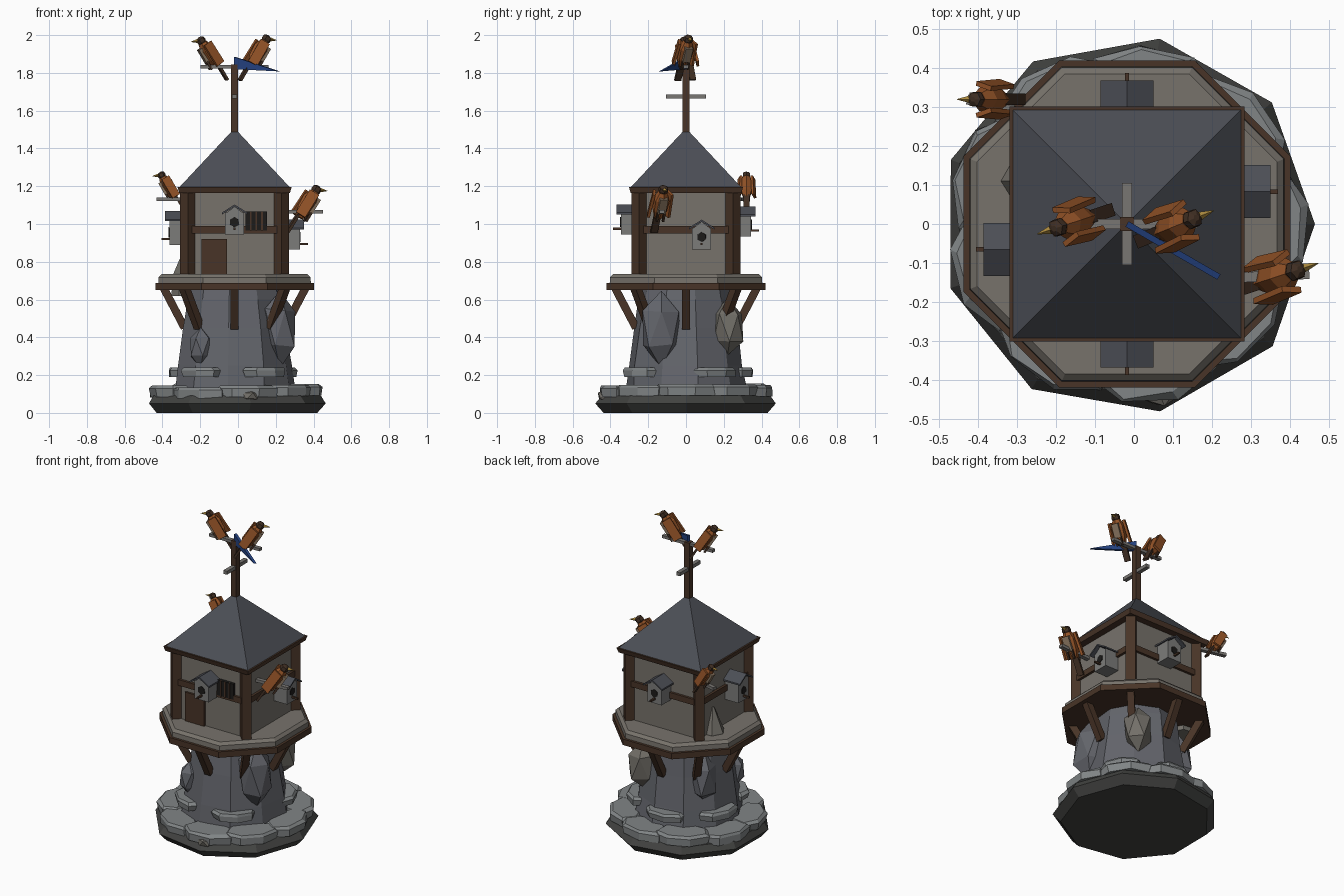
import bpy, bmesh, math, random
from mathutils import Vector, Matrix

if "Cube" in bpy.data.objects:
    bpy.data.objects.remove(bpy.data.objects["Cube"])

random.seed(4)
CX = -0.018                      # tower axis; everything is built around x = 0 then shifted
T, R, S = Matrix.Translation, Matrix.Rotation, Matrix.Diagonal
MATS = {}
COLOURS = {
    "stone": (0.125, 0.13, 0.148), "dark_stone": (0.055, 0.056, 0.053), "slab": (0.22, 0.235, 0.24),
    "plaster": (0.185, 0.17, 0.148), "timber": (0.065, 0.034, 0.02), "slate": (0.072, 0.077, 0.092),
    "hut": (0.20, 0.20, 0.195), "black": (0.012, 0.011, 0.01), "feather": (0.29, 0.085, 0.02),
    "belly": (0.24, 0.17, 0.11), "dark_feather": (0.05, 0.027, 0.016), "beak": (0.42, 0.26, 0.05),
    "blue": (0.018, 0.055, 0.22), "perch": (0.19, 0.18, 0.17), "warm_rock": (0.17, 0.16, 0.14)}


def finish(name, bm, colour):
    bmesh.ops.recalc_face_normals(bm, faces=bm.faces)
    me = bpy.data.meshes.new(name)
    bm.to_mesh(me)
    bm.free()
    ob = bpy.data.objects.new(name, me)
    bpy.context.collection.objects.link(ob)
    if colour not in MATS:
        MATS[colour] = bpy.data.materials.new(colour)
        MATS[colour].diffuse_color = (*COLOURS[colour], 1)
    me.materials.append(MATS[colour])
    return ob


def box(name, c, size, colour, m=Matrix()):
    bm = bmesh.new()
    bmesh.ops.create_cube(bm, size=1, matrix=m @ T(c) @ S((*size, 1)))
    return finish(name, bm, colour)


def beam(name, a, b, w, colour, h=None):
    a, b = Vector(a), Vector(b)
    m = T((a + b) / 2) @ (b - a).to_track_quat('Z', 'Y').to_matrix().to_4x4()
    return box(name, (0, 0, 0), (w, h or w, (b - a).length), colour, m)


def lathe(name, profile, n, colour, start=0.0, jitter=0.0, m=Matrix()):
    """Stack of n-sided rings from (radius, z) pairs, capped both ends."""
    bm = bmesh.new()
    rings = []
    for r, z in profile:
        ring = []
        for i in range(n):
            a = start + math.tau * i / n
            rr = r * (1 + random.uniform(-jitter, jitter))
            ring.append(bm.verts.new(m @ Vector((rr * math.cos(a), rr * math.sin(a), z))))
        rings.append(ring)
    for lo, hi in zip(rings, rings[1:]):
        for i in range(n):
            j = (i + 1) % n
            bm.faces.new((lo[i], lo[j], hi[j], hi[i]))
    bm.faces.new(rings[0][::-1])
    bm.faces.new(rings[-1])
    return finish(name, bm, colour)


def rock(name, c, size, colour, jitter=0.12, turn=0.0):
    bm = bmesh.new()
    bmesh.ops.create_icosphere(bm, subdivisions=1, radius=1)
    for v in bm.verts:
        v.co *= 1 + random.uniform(-jitter, jitter)
    bmesh.ops.transform(bm, matrix=T(c) @ R(turn, 4, 'Z') @ S((*size, 1)), verts=bm.verts)
    return finish(name, bm, colour)


def around(deg):
    return R(math.radians(deg), 4, 'Z')


# rocky base and pillar
lathe("base_rock", [(0.44, 0), (0.485, 0.05), (0.455, 0.09), (0.38, 0.12)], 9, "dark_stone", 0, 0.01)
lathe("pillar", [(0.325, 0.1), (0.305, 0.25), (0.275, 0.45), (0.255, 0.6), (0.235, 0.66)],
      10, "stone", 0.2, 0.025)
for i, (c, s, turn, col) in enumerate([((0.24, -0.13, 0.45), (0.10, 0.12, 0.21), 0, "stone"),
                                       ((-0.18, -0.21, 0.35), (0.07, 0.07, 0.11), 0.5, "stone"),
                                       ((0.17, 0.22, 0.45), (0.10, 0.09, 0.16), 0.7, "warm_rock"),
                                       ((-0.2, 0.13, 0.43), (0.08, 0.1, 0.17), 0.2, "stone")]):
    rock(f"pillar_boulder_{i}", c, s, col, 0.1, turn)
lathe("deck_spike_rock", [(0.085, 0.62), (0.07, 0.74), (0.008, 0.89)], 6, "warm_rock", 0, 0.08, T((-0.25, 0.11, 0)))

# flat stone slabs in two tiers
for i in range(9):
    m = around(i * 40) @ T((0.365, 0, 0)) @ S((0.1, 0.165, 1, 1))
    z = random.uniform(-0.01, 0.012)
    lathe(f"lower_slab_{i}", [(0.97, 0.085 + z), (1, 0.13 + z), (0.88, 0.145 + z)], 7, "slab", 0.3, 0.06, m)
for i, deg in enumerate((-57, 32, 97, 162, -129)):
    m = around(deg) @ T((0.285, 0, 0)) @ S((0.075, 0.13, 1, 1))
    lathe(f"upper_slab_{i}", [(0.95, 0.19), (1, 0.225), (0.88, 0.24)], 7, "slab", 0.2, 0.06, m)
rock("small_stone", (0.08, -0.43, 0.09), (0.055, 0.04, 0.035), "warm_rock")

# octagonal deck with braces
oct_r, eighth = 1 / math.cos(math.pi / 8), math.pi / 8
lathe("deck_frame", [(0.42 * oct_r, 0.65), (0.42 * oct_r, 0.688)], 8, "timber", eighth)
lathe("deck_floor", [(0.404 * oct_r, 0.685), (0.402 * oct_r, 0.718), (0.385 * oct_r, 0.735)],
      8, "plaster", eighth)
for i in range(8):
    d = around(i * 45)
    beam(f"deck_brace_{i}", d @ Vector((0.375, 0, 0.66)), d @ Vector((0.265, 0, 0.45)), 0.042, "timber")

# house walls, diagonal-set posts, rails
box("house_walls", (0, 0, 0.95), (0.50, 0.50, 0.46), "plaster")
for sx in (-1, 1):
    for sy in (-1, 1):
        box("corner_post", (0, 0, 0), (0.058, 0.058, 0.45), "timber", T((sx * 0.248, sy * 0.248, 0.95)) @ around(45))
for i in range(4):
    box(f"wall_rail_{i}", (0.253, 0, 0.97), (0.025, 0.45, 0.038), "timber", around(i * 90))
box("door", (-0.108, -0.253, 0.825), (0.137, 0.02, 0.19), "timber")
box("window", (0.115, -0.256, 1.015), (0.115, 0.024, 0.10), "black")
for i in range(3):
    box(f"window_bar_{i}", (0.085 + i * 0.03, -0.268, 1.015), (0.009, 0.012, 0.10), "timber")

# pyramid roof
q = math.pi / 4
lathe("eave_frame", [(0.293 * 2**.5, 1.165), (0.302 * 2**.5, 1.195)], 4, "timber", q)
lathe("roof", [(0.294 * 2**.5, 1.193), (0.003, 1.505)], 4, "slate", q)

# mast with cross perches and pennant
beam("mast", (0, 0, 1.45), (0, 0, 1.845), 0.037, "timber")
box("mast_perch_long", (0, 0, 1.833), (0.36, 0.026, 0.018), "perch")
box("mast_perch_short", (0, 0, 1.675), (0.026, 0.21, 0.022), "perch")
bm = bmesh.new()
side = Vector((0.5, 0.86, 0)) * 0.008
tri = [Vector((0, 0, 1.885)), Vector((0, 0, 1.82)), Vector((0.236, -0.136, 1.808))]
a, b = [bm.verts.new(p + side) for p in tri], [bm.verts.new(p - side) for p in tri]
bm.faces.new(a)
bm.faces.new(b[::-1])
for i in range(3):
    bm.faces.new((a[i], b[i], b[(i + 1) % 3], a[(i + 1) % 3]))
finish("pennant", bm, "blue")


def nest_box(name, deg, along, z, h=0.115):
    """Nest box on the wall facing deg; along = sideways offset, z = underside."""
    m = around(deg) @ T((0, along, z))
    box(name + "_body", (0.295, 0, h / 2), (0.10, 0.10, h), "hut", m)
    bm = bmesh.new()
    ends = [[bm.verts.new(m @ Vector((x, y, zz))) for y, zz in
             ((-0.068, h - 0.01), (0, h + 0.032), (0.068, h - 0.01), (0.068, h), (0, h + 0.043), (-0.068, h))]
            for x in (0.24, 0.368)]
    for i in range(6):
        j = (i + 1) % 6
        bm.faces.new((ends[0][i], ends[0][j], ends[1][j], ends[1][i]))
    for e in ends:
        bm.faces.new((e[0], e[1], e[4], e[5]))
        bm.faces.new((e[1], e[2], e[3], e[4]))
    finish(name + "_roof", bm, "slate")
    lathe(name + "_gable", [(1, 0.25), (1, 0.345)], 3, "hut", math.pi,
          0, m @ T((0, 0, h + 0.008)) @ R(math.pi / 2, 4, 'Y') @ S((0.024, 0.055, 1, 1)))
    lathe(name + "_hole", [(0.026, 0.34), (0.026, 0.349)], 6, "black", 0, 0.1,
          m @ T((0, 0, 0.065)) @ R(math.pi / 2, 4, 'Y'))
    box(name + "_peg", (0.36, 0, 0.03), (0.055, 0.011, 0.011), "timber", m)


nest_box("front_nest_box", -90, 0, 0.945)
nest_box("right_nest_box", 0, 0.083, 0.865)
nest_box("back_nest_box", 90, 0, 0.935)
nest_box("left_nest_box", 180, 0.065, 0.89, 0.135)


def bird(name, c, heading, tilt, s):
    """Body axis is local z, leaning by tilt toward the heading."""
    t = math.radians(tilt)
    m = T(c) @ around(heading) @ R(t, 4, 'Y') @ S((s, s, s, 1))
    lathe(name + "_body", [(0.02, -0.075), (0.036, -0.03), (0.04, 0.03), (0.022, 0.07)], 6, "feather", 0, 0, m)
    box(name + "_belly", (0.024, 0, 0.01), (0.035, 0.04, 0.08), "belly", m)
    for sy in (-1, 1):
        wm = m @ T((-0.012, sy * 0.042, -0.005)) @ R(sy * 0.3, 4, 'Z') @ R(sy * 0.05, 4, 'X')
        box(name + "_wing", (0, 0, 0), (0.052, 0.014, 0.13), "feather", wm)
        box(name + "_leg", (0.035, sy * 0.016, -0.05), (0.012, 0.01, 0.05), "dark_feather", m)
    box(name + "_tail", (-0.012, 0, -0.115), (0.014, 0.034, 0.11), "dark_feather", m)
    lathe(name + "_head", [(0.016, 0.06), (0.025, 0.078), (0.022, 0.096), (0.008, 0.104)],
          6, "dark_feather", 0, 0, m)
    lathe(name + "_beak", [(0.012, 0.015), (0.001, 0.056)], 4, "beak", 0, 0,
          m @ T((0, 0, 0.084)) @ R(-t, 4, 'Y') @ R(math.radians(97), 4, 'Y'))


bird("mast_bird_left", (-0.135, 0.005, 1.9), 198, 32, 1.0)
bird("mast_bird_right", (0.125, -0.005, 1.905), 22, 32, 1.05)
bird("back_bird", (-0.35, 0.32, 1.195), 180, 30, 0.88)
bird("side_bird", (0.385, -0.135, 1.105), 18, 33, 1.1)
beam("back_bird_perch", (-0.41, 0.32, 1.13), (-0.25, 0.28, 1.13), 0.026, "perch", 0.018)
beam("side_bird_perch", (0.468, -0.128, 1.065), (0.24, -0.14, 1.065), 0.026, "perch", 0.018)

for ob in bpy.context.collection.objects:
    ob.location.x += CX

for m in bpy.data.materials:
    if m.users and not m.is_grease_pencil:
        m.use_nodes = True
        m.node_tree.nodes["Principled BSDF"].inputs["Base Color"].default_value = m.diffuse_color
